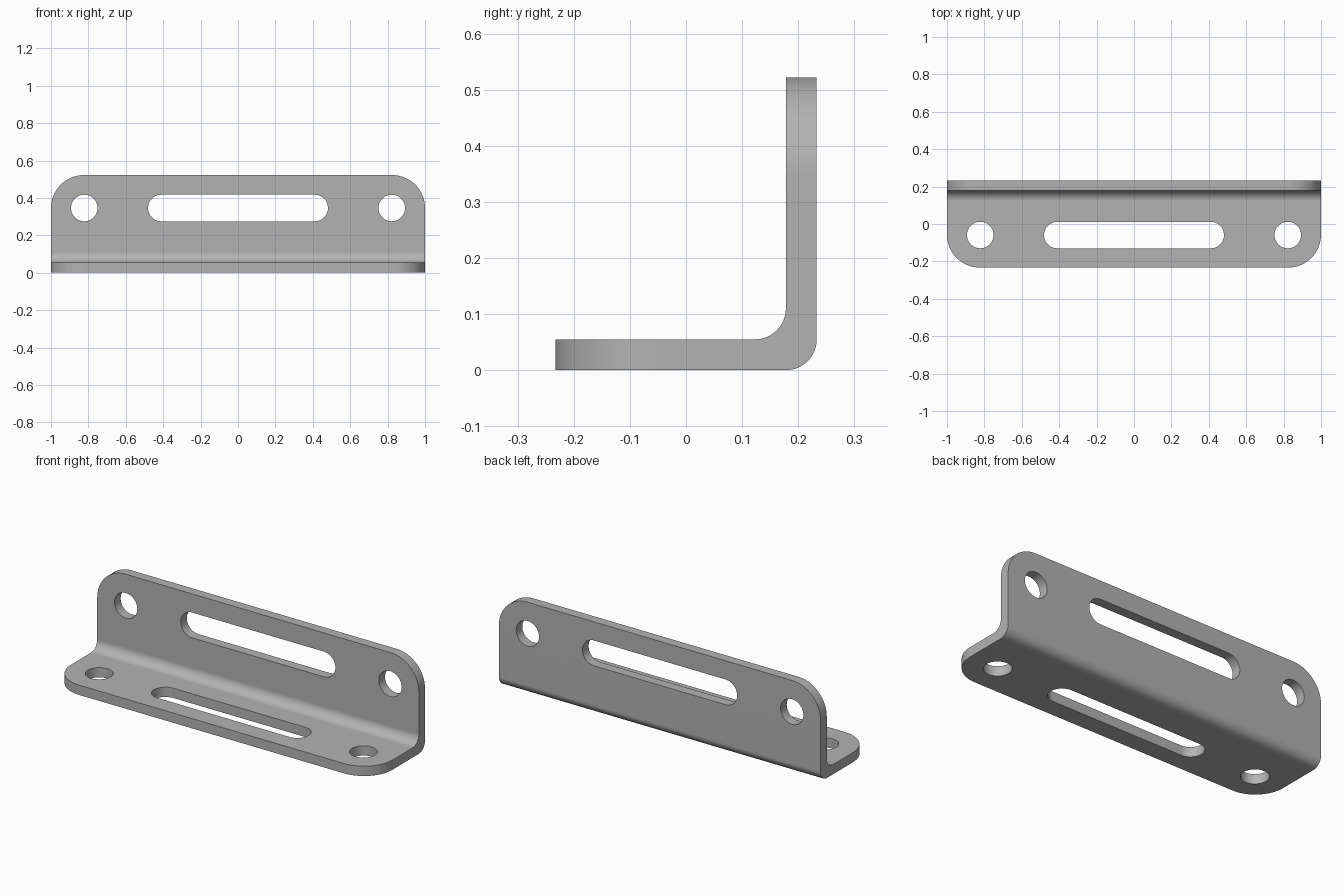
import bpy, bmesh
from math import pi, sin, cos
from mathutils import Vector

DEPTH, HEIGHT, THICK = 0.233, 0.522, 0.055   # half depth, full height, sheet thickness
CORNER, HOLE = 0.176, 0.071                  # corner and hole radii
BEND_STEPS, SIDES = 16, 48

cube = bpy.data.objects.get("Cube")
if cube:
    bpy.data.objects.remove(cube)

steel = bpy.data.materials.new("grey_steel")
steel.use_nodes = True
grey = (0.45, 0.45, 0.45, 1)
steel.diffuse_color = grey
steel.node_tree.nodes["Principled BSDF"].inputs["Base Color"].default_value = grey


def add_object(name, bm):
    bmesh.ops.recalc_face_normals(bm, faces=bm.faces)
    mesh = bpy.data.meshes.new(name)
    bm.to_mesh(mesh)
    bm.free()
    obj = bpy.data.objects.new(name, mesh)
    bpy.context.collection.objects.link(obj)
    mesh.materials.append(steel)
    return obj


def extrude_outline(bm, points, direction):
    face = bm.faces.new([bm.verts.new(p) for p in points])
    moved = bmesh.ops.extrude_face_region(bm, geom=[face])["geom"]
    verts = [v for v in moved if isinstance(v, bmesh.types.BMVert)]
    bmesh.ops.translate(bm, verts=verts, vec=direction)


def bend(cy, cz, radius, start, end):
    steps = [start + (end - start) * i / BEND_STEPS for i in range(BEND_STEPS + 1)]
    return [(-1, cy + radius * cos(a), cz + radius * sin(a)) for a in steps]


def slot_cutter(x, half_length, upright):
    """Round-ended cutter through one flange; zero length gives a round hole."""
    bm = bmesh.new()
    points = []
    for side in (1, -1):
        for i in range(SIDES // 2 + (1 if half_length else 0)):
            a = i * pi / (SIDES // 2) - side * pi / 2
            u, v = x + side * half_length + HOLE * cos(a), HOLE * sin(a)
            if upright:
                points.append((u, DEPTH - 2 * THICK, HEIGHT - CORNER + v))
            else:
                points.append((u, CORNER - DEPTH - 0.002 + v, -THICK))
    direction = Vector((0, 3 * THICK, 0)) if upright else Vector((0, 0, 3 * THICK))
    extrude_outline(bm, points, direction)
    cutter = add_object("slot_cutter", bm)
    cutter.hide_render = True
    return cutter


# Bent sheet: L profile with a rounded inner and outer bend
inner = DEPTH - THICK
profile = [(-1, -DEPTH, THICK), (-1, -DEPTH, 0)]
profile += bend(inner, THICK, THICK, -pi / 2, 0)
profile += [(-1, DEPTH, HEIGHT), (-1, inner, HEIGHT)]
profile += bend(inner - THICK, 2 * THICK, THICK, 0, -pi / 2)
bm = bmesh.new()
extrude_outline(bm, profile, Vector((2, 0, 0)))

# Rounded outer corners of both flanges
corners = []
for e in bm.edges:
    a, b = (v.co for v in e.verts)
    at_front = max(a.y, b.y) < 0.001 - DEPTH
    at_top = min(a.z, b.z) > HEIGHT - 0.001
    if abs(a.x - b.x) < 0.001 and (at_front or at_top):
        corners.append(e)
bmesh.ops.bevel(bm, geom=corners, offset=CORNER, offset_type='OFFSET',
                segments=BEND_STEPS, profile=0.5, affect='EDGES')
bracket = add_object("angle_bracket", bm)
bpy.ops.object.select_all(action='DESELECT')
bpy.context.view_layer.objects.active = bracket
bracket.select_set(True)

# Long slot and two round holes in each flange
for upright in (False, True):
    for x, half_length in ((-0.822, 0), (0, 0.41), (0.822, 0)):
        cutter = slot_cutter(x, half_length, upright)
        mod = bracket.modifiers.new("cut", 'BOOLEAN')
        mod.operation, mod.solver, mod.object = 'DIFFERENCE', 'EXACT', cutter
        bpy.ops.object.modifier_apply(modifier=mod.name)
        bpy.data.objects.remove(cutter)

# Smooth bends and hole walls, flat flanges
bpy.ops.object.shade_smooth_by_angle(angle=pi / 6)
weighted = bracket.modifiers.new("weighted_normals", 'WEIGHTED_NORMAL')
weighted.keep_sharp = True
